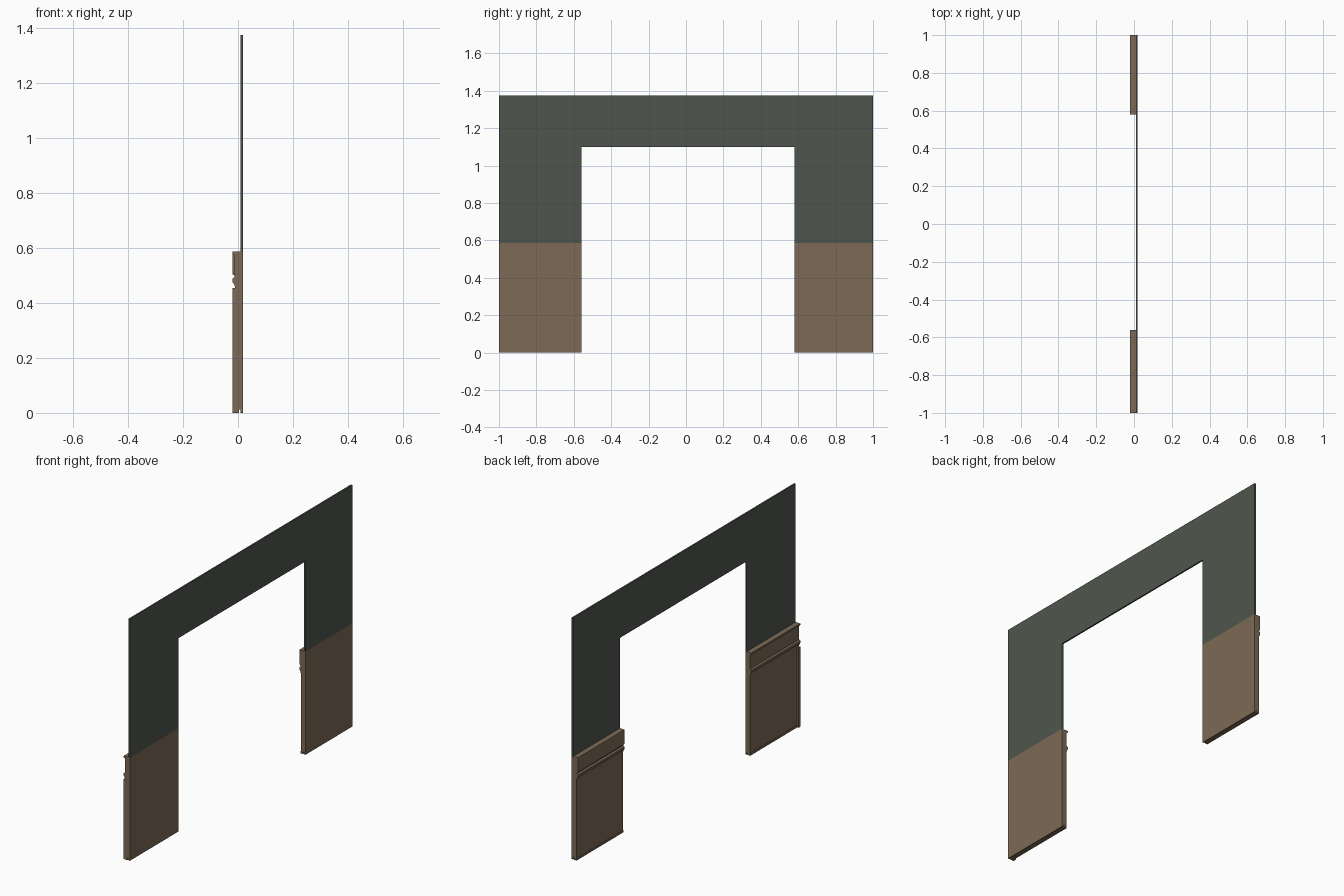
import bpy, bmesh

cube = bpy.data.objects.get("Cube")
if cube:
    bpy.data.objects.remove(cube, do_unlink=True)


def material(name, rgb):
    lin = [(c / 255 / 12.92 if c / 255 <= 0.04045 else ((c / 255 + 0.055) / 1.055) ** 2.4) for c in rgb]
    mat = bpy.data.materials.new(name)
    mat.use_nodes = True
    mat.diffuse_color = (*lin, 1)
    bsdf = mat.node_tree.nodes["Principled BSDF"]
    bsdf.inputs["Base Color"].default_value = (*lin, 1)
    bsdf.inputs["Roughness"].default_value = 0.8
    return mat


GREEN = material("grey_green_plaster", (79, 86, 77))
BROWN = material("brown_wood", (124, 106, 86))


def extrude(name, outline, axis, start, end, mat):
    """Extrude a 2D outline along x (outline is y, z) or along y (outline is x, z)."""
    bm = bmesh.new()
    place = (lambda a, b, t: (t, a, b)) if axis == "x" else (lambda a, b, t: (a, t, b))
    face = bm.faces.new([bm.verts.new(place(a, b, start)) for a, b in outline])
    ext = bmesh.ops.extrude_face_region(bm, geom=[face])
    shift = (end - start, 0, 0) if axis == "x" else (0, end - start, 0)
    bmesh.ops.translate(bm, vec=shift, verts=[v for v in ext["geom"] if isinstance(v, bmesh.types.BMVert)])
    bmesh.ops.recalc_face_normals(bm, faces=bm.faces)
    mesh = bpy.data.meshes.new(name)
    bm.to_mesh(mesh)
    bm.free()
    mesh.materials.append(mat)
    obj = bpy.data.objects.new(name, mesh)
    bpy.context.collection.objects.link(obj)
    return obj


WALL_IN, WALL_OUT = 0.01, 0.019
TOP, RAIL_TOP = 1.375, 0.587
OPEN_LO, OPEN_HI, OPEN_TOP = -0.56, 0.58, 1.10

# Upper wall wrapping over the opening
extrude("upper_wall", [(-1, RAIL_TOP), (OPEN_LO, RAIL_TOP), (OPEN_LO, OPEN_TOP), (OPEN_HI, OPEN_TOP),
                       (OPEN_HI, RAIL_TOP), (1, RAIL_TOP), (1, TOP), (-1, TOP)],
        "x", WALL_IN, WALL_OUT, GREEN)

# Moulded cross-section parts (x, z)
BAND = {
    "front": [(WALL_IN, RAIL_TOP), (-0.02, RAIL_TOP), (-0.02, 0.578), (-0.012, 0.572), (-0.012, 0.498)],
    "back": [(WALL_IN, RAIL_TOP), (-0.02, RAIL_TOP), (-0.02, 0.505), (-0.012, 0.498)],
}
CHAIR_RAIL = [(-0.012, 0.495), (-0.020, 0.488), (-0.020, 0.476), (-0.014, 0.468), (-0.010, 0.455)]
PANEL = [(-0.010, 0.012), (WALL_IN, 0.012)]

for side, y0, y1 in (("front", -1, OPEN_LO), ("back", OPEN_HI, 1)):
    # Flush backing and the moulded panelling in front of it
    extrude(side + "_lower_wall", [(WALL_IN, 0), (WALL_OUT, 0), (WALL_OUT, RAIL_TOP), (WALL_IN, RAIL_TOP)],
            "y", y0, y1, BROWN)
    extrude(side + "_panelling", BAND[side] + CHAIR_RAIL + PANEL, "y", y0, y1, BROWN)
    # Thin foot strip under the panelling
    extrude(side + "_foot_strip", [(-0.012, 0), (0.004, 0), (0.004, 0.012), (-0.012, 0.012)],
            "y", y0, y1, BROWN)

# Corner stile at the outer end
extrude("corner_stile", [(-0.020, 0), (-0.010, 0), (-0.010, 0.455), (-0.020, 0.455)],
        "y", -1, -0.982, BROWN)
